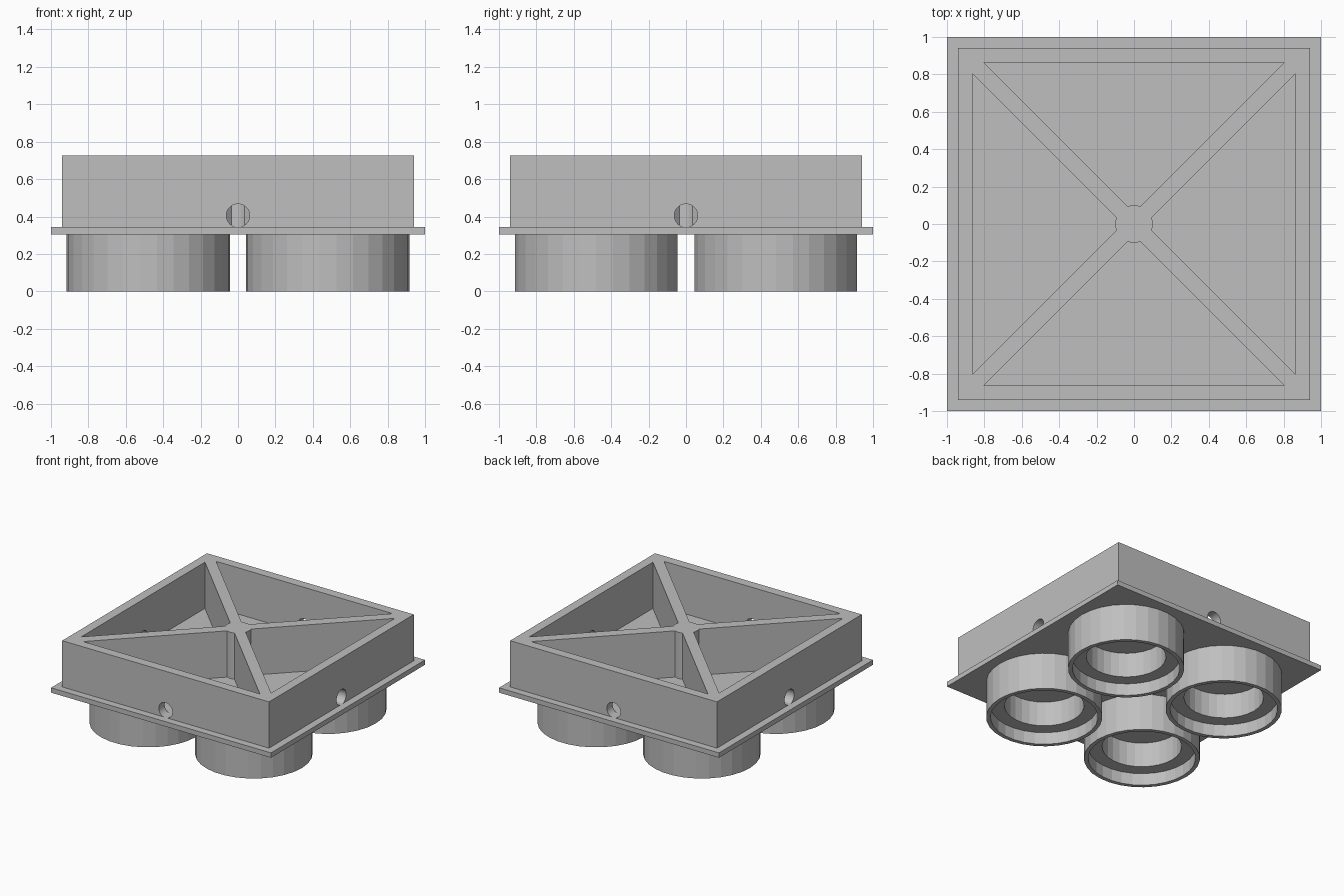
import bpy, bmesh, math
from mathutils import Matrix

if "Cube" in bpy.data.objects:
    bpy.data.objects.remove(bpy.data.objects["Cube"])

grey = bpy.data.materials.new("plain grey")
grey.diffuse_color = (0.52, 0.52, 0.52, 1)
grey.use_nodes = True
grey.node_tree.nodes["Principled BSDF"].inputs["Base Color"].default_value = grey.diffuse_color

PLATE_Z, FRAME_Z, TOP_Z = 0.305, 0.345, 0.725


def finish(name, bm):
    bmesh.ops.recalc_face_normals(bm, faces=bm.faces)
    mesh = bpy.data.meshes.new(name)
    bm.to_mesh(mesh)
    bm.free()
    obj = bpy.data.objects.new(name, mesh)
    mesh.materials.append(grey)
    bpy.context.collection.objects.link(obj)
    return obj


def prism(bm, outline, z0, z1, matrix=Matrix()):
    low = [bm.verts.new(matrix @ Matrix.Translation((x, y, z0)).translation) for x, y in outline]
    high = [bm.verts.new(matrix @ Matrix.Translation((x, y, z1)).translation) for x, y in outline]
    bm.faces.new(low[::-1])
    bm.faces.new(high)
    n = len(outline)
    for i in range(n):
        j = (i + 1) % n
        bm.faces.new((low[i], low[j], high[j], high[i]))


def square(half):
    return [(-half, -half), (half, -half), (half, half), (-half, half)]


def circle(radius, sides=30):
    return [(radius * math.cos(math.tau * i / sides), radius * math.sin(math.tau * i / sides))
            for i in range(sides)]


def cut(target, cutter):
    mod = target.modifiers.new("cut", 'BOOLEAN')
    mod.operation = 'DIFFERENCE'
    mod.solver = 'EXACT'
    mod.object = cutter
    cutter.hide_render = True
    cutter.hide_set(True)


# Base plate
bm = bmesh.new()
prism(bm, square(1.0), PLATE_Z, FRAME_Z)
finish("base_plate", bm)

# Square frame block, later hollowed so walls, diagonal ribs and centre post remain
bm = bmesh.new()
prism(bm, square(0.94), FRAME_Z, TOP_Z)
frame = finish("ribbed_frame", bm)

# Four triangular compartments, their inner tips rounded around the centre post
half_rib, post_r, inner = 0.06, 0.1, 0.863
tip = math.radians(45) - math.asin(half_rib / math.sqrt(2) / post_r)
outline = [(inner - half_rib, inner), (-inner + half_rib, inner)]
for i in range(5):
    a = math.radians(90) + tip * (1 - i / 2)
    outline.append((post_r * math.cos(a), post_r * math.sin(a)))
bm = bmesh.new()
for k in range(4):
    prism(bm, outline, FRAME_Z - 0.1, TOP_Z + 0.1, Matrix.Rotation(k * math.pi / 2, 4, 'Z'))
cut(frame, finish("compartment_cutter", bm))

# Round cable hole in the middle of each wall
bm = bmesh.new()
for k in range(4):
    m = (Matrix.Rotation(k * math.pi / 2, 4, 'Z') @ Matrix.Translation((0, 0, 0.405))
         @ Matrix.Rotation(math.pi / 2, 4, 'X'))
    prism(bm, circle(0.0625), 0.8, 1.0, m)
cut(frame, finish("wall_hole_cutter", bm))

# Four stepped cups below: thin rim, ledge and a narrower blind bore
profile = [(0.4375, PLATE_Z), (0.4375, 0), (0.405, 0), (0.405, 0.1), (0.30, 0.1), (0.30, PLATE_Z)]
for sx, side in ((-1, "left"), (1, "right")):
    for sy, end in ((-1, "front"), (1, "back")):
        bm = bmesh.new()
        rings = [[bm.verts.new((x + sx * 0.48, y + sy * 0.48, z)) for x, y in circle(r)]
                 for r, z in profile]
        for a, b in zip(rings, rings[1:] + rings[:1]):
            for i in range(30):
                j = (i + 1) % 30
                bm.faces.new((a[i], a[j], b[j], b[i]))
        finish(f"{end}_{side}_cup", bm)
